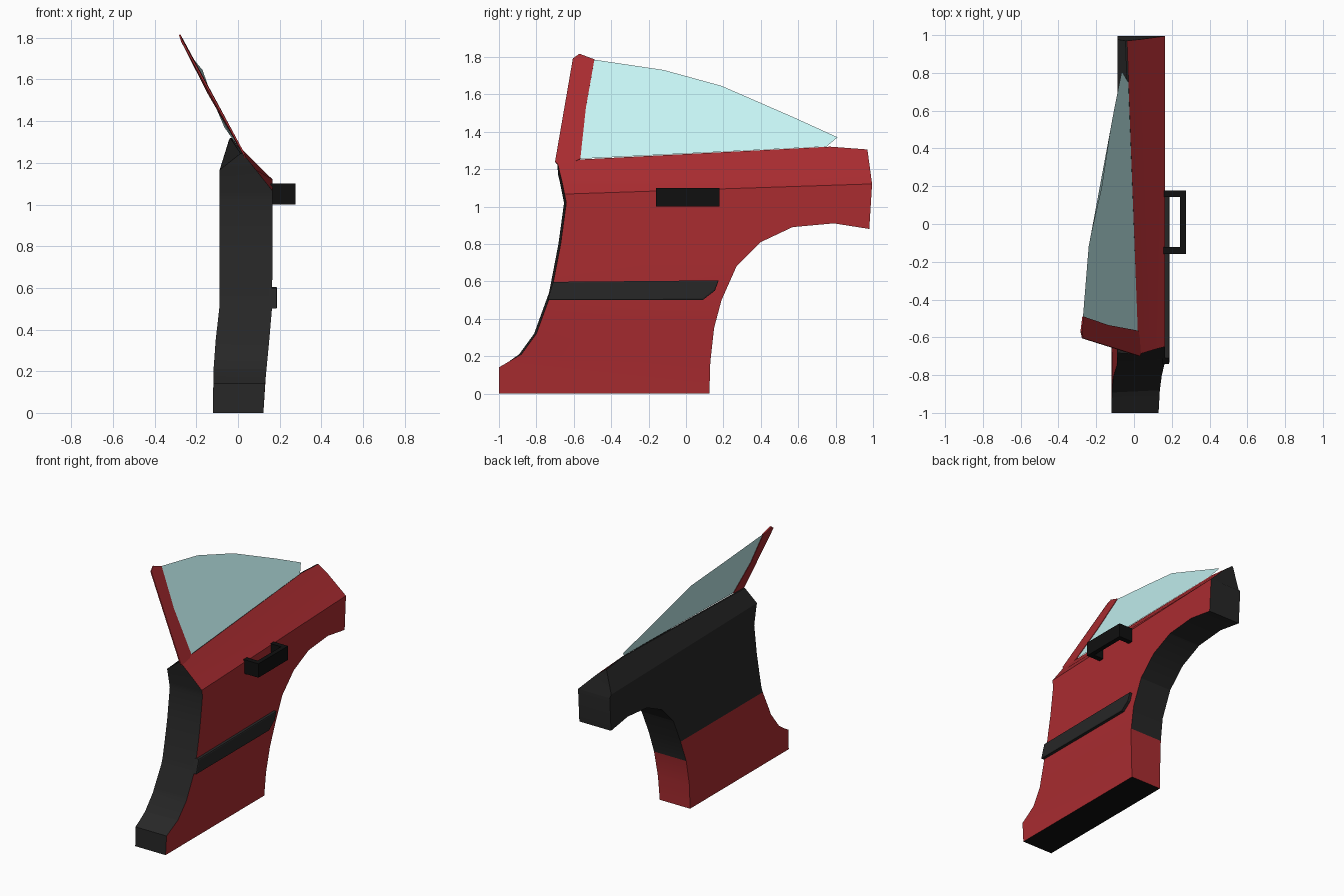
import bpy, bmesh
from mathutils import Vector
from math import radians

if "Cube" in bpy.data.objects:
    bpy.data.objects.remove(bpy.data.objects["Cube"])


def material(name, rgb):
    m = bpy.data.materials.new(name)
    m.diffuse_color = (*rgb, 1)
    m.use_nodes = True
    m.node_tree.nodes["Principled BSDF"].inputs["Base Color"].default_value = m.diffuse_color
    return m


RED = material("red_paint", (0.40, 0.025, 0.03))
DARK = material("dark_lining", (0.02, 0.02, 0.02))
BLACK = material("black_plastic", (0.005, 0.005, 0.005))
GLASS = material("glass", (0.56, 0.90, 0.90))


def prism(points, vec):
    """Closed bmesh: polygon extruded along vec (zero vec gives a flat sheet)."""
    bm = bmesh.new()
    face = bm.faces.new([bm.verts.new(p) for p in points])
    if Vector(vec).length:
        new = bmesh.ops.extrude_face_region(bm, geom=[face], use_keep_orig=True)["geom"]
        bmesh.ops.translate(bm, vec=vec, verts=[v for v in new if isinstance(v, bmesh.types.BMVert)])
    bmesh.ops.recalc_face_normals(bm, faces=bm.faces)
    return bm


def finish(name, bm, mats, smooth=False):
    me = bpy.data.meshes.new(name)
    bm.to_mesh(me)
    bm.free()
    ob = bpy.data.objects.new(name, me)
    bpy.context.collection.objects.link(ob)
    for m in mats:
        me.materials.append(m)
    if smooth:
        bpy.ops.object.select_all(action='DESELECT')
        ob.select_set(True)
        bpy.context.view_layer.objects.active = ob
        bpy.ops.object.shade_smooth_by_angle(angle=radians(20))
    return ob


def lerp_table(z, table):
    for (z0, x0), (z1, x1) in zip(table, table[1:]):
        if z <= z1:
            return x0 + (x1 - x0) * max(0, (z - z0) / (z1 - z0))
    return table[-1][1]


# Door body: side outline, cut at height levels, then bent to its cross-section
outline = [(-1, 0), (-1, .14), (-.88, .21), (-.80, .32), (-.72, .54), (-.67, .80),
           (-.64, 1.02), (-.66, 1.12), (-.69, 1.245), (.77, 1.32), (.97, 1.305),
           (.995, 1.12), (.98, .88), (.79, .91), (.57, .89), (.40, .81), (.27, .68),
           (.19, .50), (.15, .35), (.13, .17), (.125, 0)]
OUTER = [(0, .122), (.14, .13), (.35, .15), (.5, .163), (.7, .165)]
INNER = [(0, -.12), (.2, -.118), (.35, -.107), (.5, -.09), (.7, -.088)]
CREASE, SHELF, TOP = (1.088, .033), (1.20, .05), (1.285, .055)

bm = prism([(-1, y, z) for y, z in outline], (2, 0, 0))
for a, b in [(.17, 0), (.35, 0), (.5, 0), (.7, 0), CREASE, SHELF]:
    bmesh.ops.bisect_plane(bm, geom=bm.verts[:] + bm.edges[:] + bm.faces[:],
                           dist=1e-4, plane_co=(0, 0, a), plane_no=(0, -b, 1))
bm.normal_update()
for f in bm.faces:
    z = f.calc_center_median().z
    if f.normal.x > .5:
        f.material_index = 0
    elif f.normal.x < -.5:
        f.material_index = int(z > .5)
    elif f.normal.z < -.9 and z < .05:
        f.material_index = 2
    else:
        f.material_index = int(f.normal.y < 0 or z > .35 or f.normal.z > .5)
for v in bm.verts:
    y, z = v.co.y, v.co.z
    out = v.co.x > 0
    a, b = CREASE if out else SHELF
    low, top = a + b * y, min(TOP[0] + TOP[1] * y, 1.32)
    t = min(1, max(0, (z - low) / (top - low)))
    if y > .96 and z > 1.29:
        t = 1
    x = lerp_table(z, OUTER if out else INNER)
    ridge = -.002 - .036 * y - (0 if out else .008)
    v.co.x = x + (ridge - x) * t
    if not out:
        if y > .95 and abs(z - low) < .01:
            v.co.z = 1.14
        if y < -.5 and .2 < z < 1.2:
            v.co.y -= .012
finish("door_body", bm, [RED, DARK, BLACK], True)

# Window pillar, leaning inward
pillar_front = [(.04, -.665, 1.20), (.03, -.70, 1.24), (-.272, -.605, 1.79), (-.28, -.57, 1.815)]
pillar_back = [(-.27, -.49, 1.785), (-.14, -.535, 1.53), (.02, -.565, 1.255)]
ob = finish("window_pillar", prism(pillar_front + pillar_back, (0, 0, 0)), [RED])
mod = ob.modifiers.new("thickness", 'SOLIDIFY')
mod.thickness, mod.offset = .008, 0

# Window pane
pane = pillar_back[::-1] + [(-.24, -.12, 1.73), (-.17, .19, 1.645), (-.11, .58, 1.475),
                            (-.065, .81, 1.37), (-.03, .75, 1.32)]
finish("window_glass", prism(pane, (0, 0, 0)), [GLASS])

# Grab handle: U-shaped bracket
u = [(.155, -.16), (.275, -.16), (.275, .178), (.155, .178),
     (.155, .142), (.243, .142), (.243, -.122), (.155, -.122)]
finish("door_handle", prism([(x, y, 1.0) for x, y in u], (0, 0, .1)), [BLACK])

# Side trim strip with a chamfered outer face
trim = [(-.74, .5), (.09, .5), (.155, .55), (.175, .605), (-.71, .597)]
bm = prism([(.15, y, z) for y, z in trim], (.034, 0, 0))
face = max(bm.faces, key=lambda f: f.calc_center_median().x)
bmesh.ops.inset_region(bm, faces=[face], thickness=.008)
bmesh.ops.translate(bm, vec=(.003, 0, 0), verts=face.verts)
finish("side_trim", bm, [DARK])
